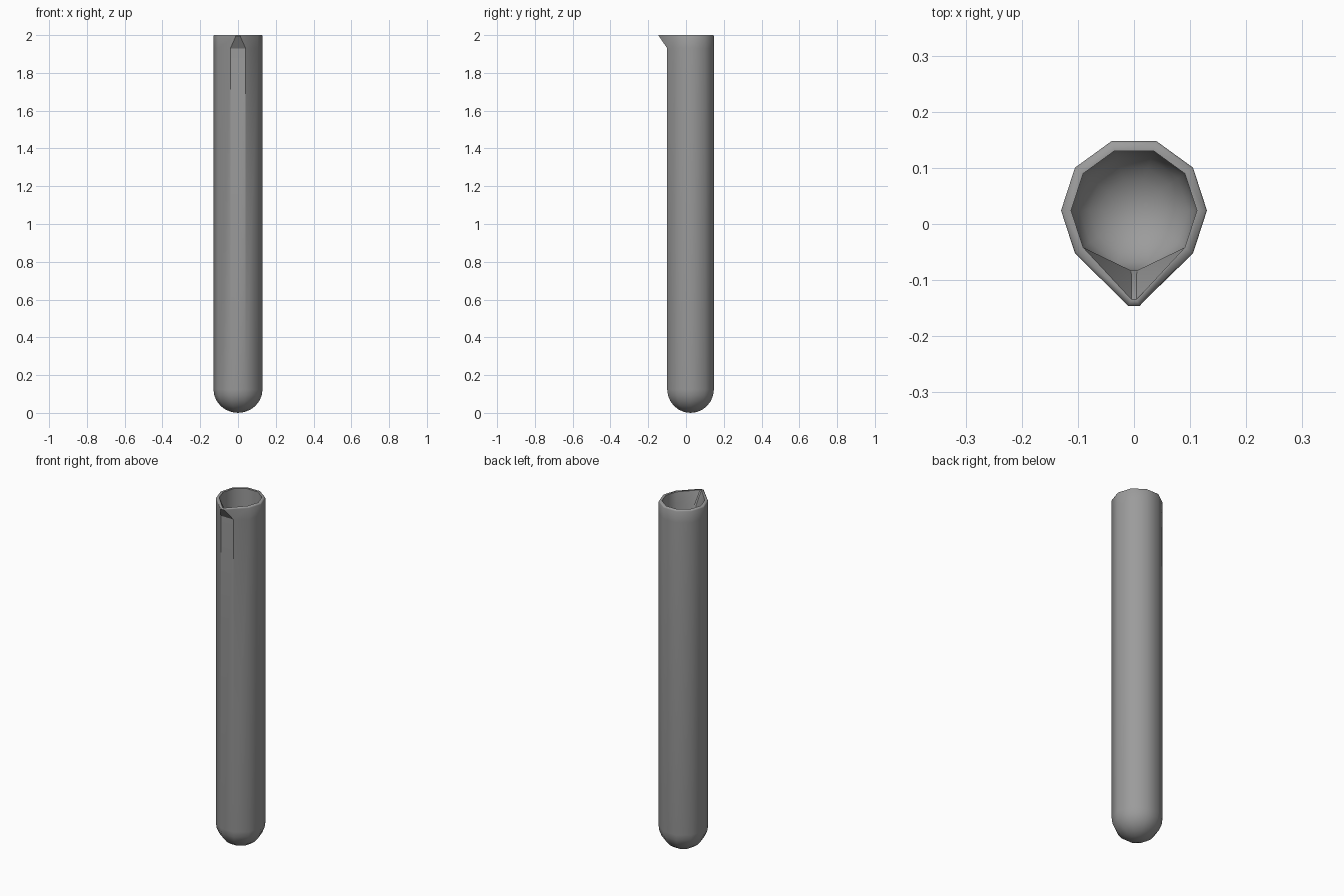
import bpy, bmesh
from math import cos, sin, pi

cube = bpy.data.objects.get("Cube")
if cube:
    bpy.data.objects.remove(cube)

SIDES = 10
CENTRE_Y = 0.024
OUTER, INNER = 0.13, 0.112
LIP_LOW, TOP, SHOULDER = 1.93, 2.0, 0.125
FRONT = (7, 8)  # the two ring corners that form the spout

glass = bpy.data.materials.new("grey glass")
glass.use_nodes = True
grey = (0.33, 0.33, 0.33, 1)
glass.diffuse_color = grey
glass.node_tree.nodes["Principled BSDF"].inputs["Base Color"].default_value = grey

bm = bmesh.new()


def ring(radius, z, spout=None):
    """Ten-sided ring; spout gives the half width and y of the front corners."""
    verts = []
    for i in range(SIDES):
        a = 2 * pi * i / SIDES
        x, y = radius * cos(a), CENTRE_Y + radius * sin(a)
        if spout and i in FRONT:
            x, y = (-spout[0] if x < 0 else spout[0]), spout[1]
        verts.append(bm.verts.new((x, y, z)))
    return verts


def bridge(a, b):
    for i in range(SIDES):
        j = (i + 1) % SIDES
        bm.faces.new((a[i], a[j], b[j], b[i]))


def bowl(radius, depth):
    """Rounded bottom, returned as rings from low to high."""
    steps = 6
    rings = []
    for k in range(1, steps + 1):
        a = pi / 2 * k / steps
        rings.append(ring(radius * sin(a), SHOULDER - depth * cos(a)))
    pole = bm.verts.new((0, CENTRE_Y, SHOULDER - depth))
    for i in range(SIDES):
        bm.faces.new((pole, rings[0][(i + 1) % SIDES], rings[0][i]))
    return rings


# Outer wall from the bowl up, over the rim, and back down the inner wall
outer = bowl(OUTER, SHOULDER)
inner = bowl(INNER, SHOULDER - 0.018)
out_low = ring(OUTER, LIP_LOW)
out_top = ring(OUTER, TOP - 0.006, (0.012, -0.143))
rim_out = ring(OUTER - 0.003, TOP, (0.01, -0.146))
rim_in = ring(INNER, TOP, (0.004, -0.135))
in_low = ring(INNER, LIP_LOW, (0.005, -0.083))
path = outer + [out_low, out_top, rim_out, rim_in, in_low] + inner[::-1]
for a, b in zip(path, path[1:]):
    bridge(a, b)
bmesh.ops.recalc_face_normals(bm, faces=bm.faces)

# Smooth bowl and lip, crisp wall corners and spout edges
for face in bm.faces:
    face.smooth = True


def crease(a, b):
    edge = bm.edges.get((a, b))
    if edge:
        edge.smooth = False


for i in range(SIDES):
    crease(outer[-1][i], out_low[i])
    crease(inner[-1][i], in_low[i])
    crease(rim_in[i], rim_in[(i + 1) % SIDES])
for i in FRONT:
    crease(out_low[i], out_top[i])
    crease(in_low[i], rim_in[i])
crease(out_low[FRONT[0]], out_low[FRONT[1]])
crease(out_top[FRONT[0]], out_top[FRONT[1]])

mesh = bpy.data.meshes.new("test_tube")
bm.to_mesh(mesh)
bm.free()
mesh.materials.append(glass)
tube = bpy.data.objects.new("test_tube", mesh)
bpy.context.collection.objects.link(tube)
